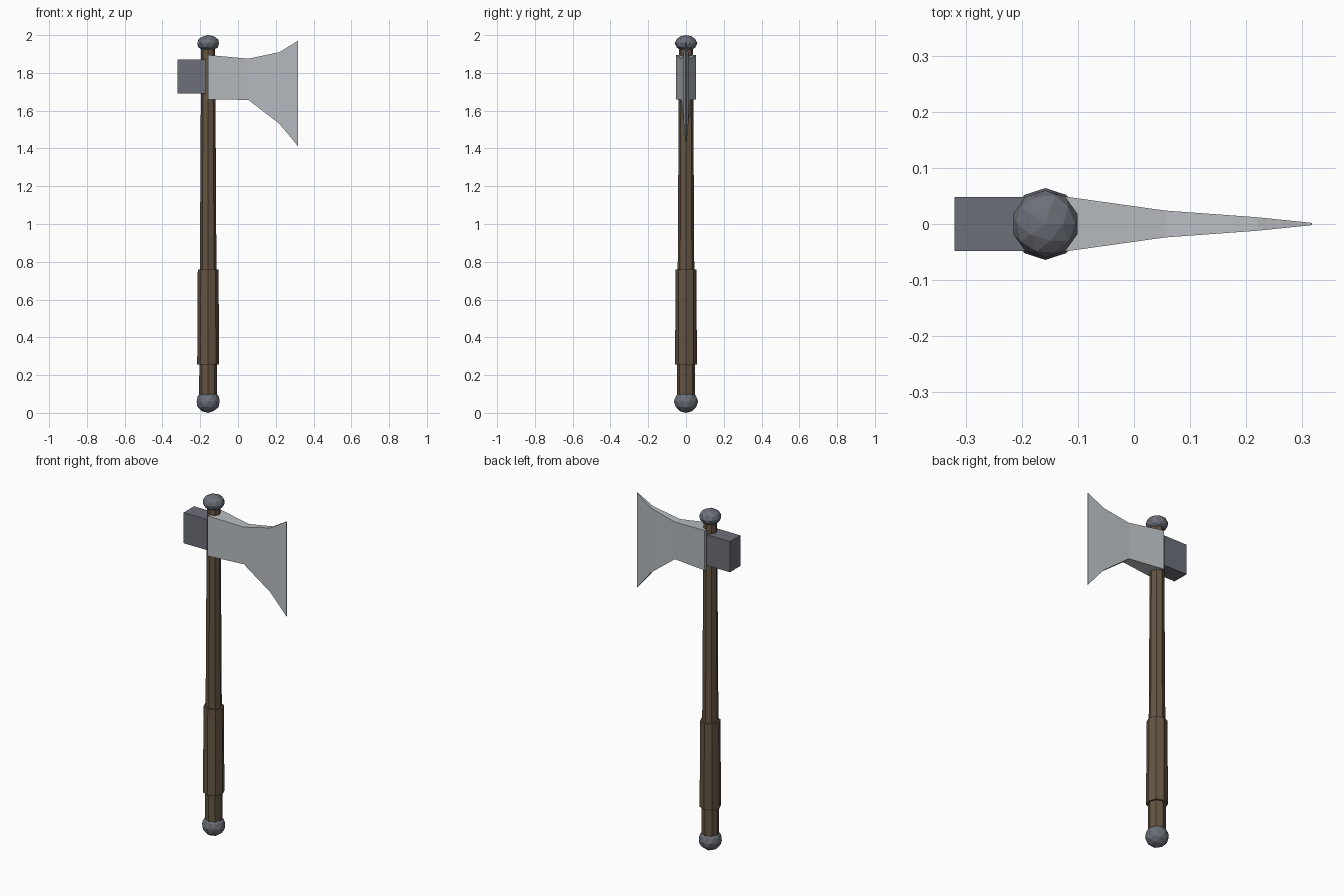
import bpy
import bmesh
import math

if "Cube" in bpy.data.objects:
    bpy.data.objects.remove(bpy.data.objects["Cube"])

AX = -0.158  # x position of the shaft axis


def material(name, rgb):
    m = bpy.data.materials.new(name)
    m.diffuse_color = (*rgb, 1.0)
    m.use_nodes = True
    m.node_tree.nodes["Principled BSDF"].inputs["Base Color"].default_value = m.diffuse_color
    return m


WOOD = material("brown wood", (0.130, 0.090, 0.055))
IRON = material("dark iron", (0.150, 0.160, 0.190))
STEEL = material("pale steel", (0.480, 0.505, 0.530))


def finish(name, bm, mat):
    bmesh.ops.recalc_face_normals(bm, faces=bm.faces)
    mesh = bpy.data.meshes.new(name)
    bm.to_mesh(mesh)
    bm.free()
    mesh.materials.append(mat)
    obj = bpy.data.objects.new(name, mesh)
    bpy.context.collection.objects.link(obj)
    return obj


def rod(name, z0, z1, r0, r1):
    """Tapered eight-sided rod on the shaft axis, with a corner facing front."""
    bm = bmesh.new()
    rings = []
    for z, r in ((z0, r0), (z1, r1)):
        rings.append([bm.verts.new((AX + r * math.cos(k * math.pi / 4),
                                    r * math.sin(k * math.pi / 4), z)) for k in range(8)])
    for k in range(8):
        n = (k + 1) % 8
        bm.faces.new((rings[0][k], rings[0][n], rings[1][n], rings[1][k]))
    for ring in rings:
        bm.faces.new(ring)
    return finish(name, bm, WOOD)


def knob(name, z, r, rz):
    """Faceted, slightly squashed ball."""
    bm = bmesh.new()
    bmesh.ops.create_icosphere(bm, subdivisions=2, radius=1.0)
    for v in bm.verts:
        v.co = (AX + v.co.x * r, v.co.y * r, z + v.co.z * rz)
    return finish(name, bm, IRON)


# Shaft, grip and end knobs
rod("shaft", 0.05, 1.96, 0.048, 0.037)
rod("grip", 0.255, 0.76, 0.058, 0.055)
knob("bottom_knob", 0.06, 0.064, 0.06)
knob("top_knob", 1.957, 0.06, 0.043)

# Hammer block at the back of the head
bm = bmesh.new()
bmesh.ops.create_cube(bm, size=1.0)
for v in bm.verts:
    v.co = (-0.244 + v.co.x * 0.151, v.co.y * 0.097, 1.78 + v.co.z * 0.18)
finish("hammer_block", bm, IRON)

# Flared blade: stations of x, bottom z, top z, half thickness
stations = [(-0.159, 1.660, 1.895, 0.054), (0.055, 1.657, 1.875, 0.024),
            (0.220, 1.530, 1.910, 0.012), (0.317, 1.412, 1.970, 0.002)]
bm = bmesh.new()
sections = [[bm.verts.new(p) for p in ((x, -t, lo), (x, t, lo), (x, t, hi), (x, -t, hi))]
            for x, lo, hi, t in stations]
for a, b in zip(sections, sections[1:]):
    for k in range(4):
        n = (k + 1) % 4
        bm.faces.new((a[k], a[n], b[n], b[k]))
bm.faces.new(sections[0])
bm.faces.new(sections[-1])
finish("blade", bm, STEEL)
